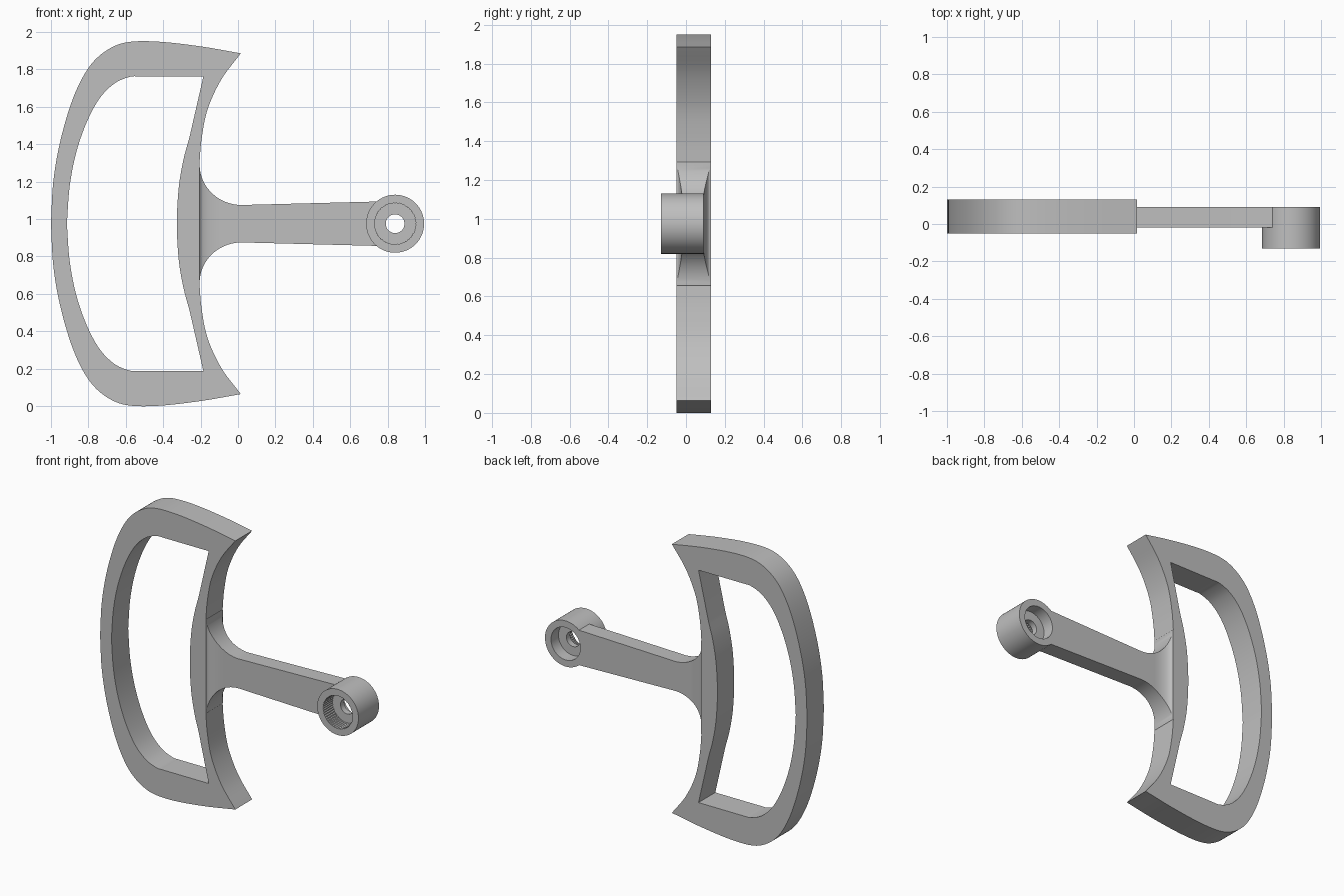
import bpy, bmesh
from math import sin, cos, pi, sqrt
from mathutils import Vector

if "Cube" in bpy.data.objects:
    bpy.data.objects.remove(bpy.data.objects["Cube"])

MID = 0.975              # height of the symmetry line
HUB_X, HUB_R = 0.84, 0.155

grey = bpy.data.materials.new("light grey")
grey.use_nodes = True
grey.diffuse_color = (0.52, 0.52, 0.52, 1)
grey.node_tree.nodes["Principled BSDF"].inputs["Base Color"].default_value = grey.diffuse_color


def finish(bm, name):
    bmesh.ops.recalc_face_normals(bm, faces=bm.faces)
    mesh = bpy.data.meshes.new(name)
    bm.to_mesh(mesh)
    bm.free()
    obj = bpy.data.objects.new(name, mesh)
    bpy.context.collection.objects.link(obj)
    mesh.materials.append(grey)
    return obj


def smooth(obj):
    bpy.ops.object.select_all(action="DESELECT")
    obj.select_set(True)
    bpy.context.view_layer.objects.active = obj
    bpy.ops.object.shade_smooth_by_angle(angle=0.45)


def spline(points, steps=6):
    """Smooth curve through the given points."""
    p = [Vector(q) for q in points]
    p = [2 * p[0] - p[1]] + p + [2 * p[-1] - p[-2]]
    out = []
    for a, b, c, d in zip(p, p[1:], p[2:], p[3:]):
        for i in range(steps):
            t = i / steps
            out.append(0.5 * (2 * b + (c - a) * t + (2 * a - 5 * b + 4 * c - d) * t * t
                              + (3 * b - a - 3 * c + d) * t ** 3))
    return out + [p[-2]]


def mirrored_loop(upper):
    """Closed outline from its upper half, which starts and ends on the symmetry line."""
    return upper + [Vector((v.x, -v.y)) for v in reversed(upper[1:-1])]


# Handle frame: outer and inner outlines, filled and extruded
outer = spline([(-1, 0), (-.988, .22), (-.955, .42), (-.9, .62), (-.84, .765), (-.77, .87),
                (-.68, .94), (-.58, .972), (-.42, .973), (-.2, .948), (.015, .911)])
outer += spline([(.015, .911), (-.09, .77), (-.163, .61), (-.195, .45), (-.207, .31)])[1:]
outer += [Vector((-.207, 0))]
inner = spline([(-.915, 0), (-.9, .2), (-.865, .38), (-.81, .54), (-.74, .67),
                (-.66, .75), (-.58, .785), (-.53, .788)])
inner += [Vector((-.185, .788))]
inner += spline([(-.26, .46), (-.29, .35), (-.313, .225), (-.324, .1), (-.327, 0)])

bm = bmesh.new()
for half in (outer, inner):
    vs = [bm.verts.new((v.x, -.05, MID + v.y)) for v in mirrored_loop(half)]
    for a, b in zip(vs, vs[1:] + vs[:1]):
        bm.edges.new((a, b))
bmesh.ops.triangle_fill(bm, edges=bm.edges[:], use_beauty=True)
ext = bmesh.ops.extrude_face_region(bm, geom=bm.faces[:])["geom"]
bmesh.ops.translate(bm, vec=(0, .18, 0), verts=[g for g in ext if isinstance(g, bmesh.types.BMVert)])
smooth(finish(bm, "handle_frame"))

# Arm: rectangular sections that flare in height and thickness where they meet the frame
sections = [(-.215, .33, 1)]
for i in range(25):
    a = i / 24 * pi / 2
    x = .02 - .225 * cos(a)
    t = min(1, (x + .205) / .11)
    sections.append((x, .315 - .215 * sin(a), 1 - sqrt(max(0, 1 - (1 - t) ** 2))))
sections.append((.8, .12, 0))

bm = bmesh.new()
previous = None
for x, half, flare in sections:
    y0, y1 = -.02 - .03 * flare, .09 + .04 * flare
    ring = [bm.verts.new((x, y, MID + z)) for y, z in
            ((y0, -half), (y1, -half), (y1, half), (y0, half))]
    if previous:
        for k in range(4):
            n = (k + 1) % 4
            bm.faces.new((previous[k], previous[n], ring[n], ring[k]))
    else:
        bm.faces.new(ring)
    previous = ring
bm.faces.new(previous)
arm = finish(bm, "arm")


# Hub: turned ring with a recess on each side of a thin drilled web
def turned(name, profile, closed, count=96):
    bm = bmesh.new()
    rings = []
    for i in range(count):
        a = 2 * pi * i / count
        ring = []
        for r, y, tooth in profile:
            r += tooth if i % 2 else 0
            ring.append(bm.verts.new((HUB_X + r * cos(a), y, MID + r * sin(a))))
        rings.append(ring)
    m = len(profile)
    for p, q in zip(rings, rings[1:] + rings[:1]):
        for k in range(m if closed else m - 1):
            n = (k + 1) % m
            bm.faces.new((p[k], p[n], q[n], q[k]))
    if not closed:
        for k in (0, -1):
            bm.faces.new([r[k] for r in rings])
    return finish(bm, name)


TOOTH = .004             # fine serration in the front recess
hub = turned("hub", [(HUB_R, -.13, 0), (HUB_R, .09, 0), (.11, .09, 0), (.11, .01, 0),
                     (.05, .01, 0), (.05, -.03, 0), (.108, -.03, TOOTH), (.108, -.13, TOOTH)], True)
smooth(hub)

# Trim the arm where it meets the hub
cutter = turned("hub_cutter", [(HUB_R - .002, -.3, 0), (HUB_R - .002, .3, 0)], False)
cutter.hide_render = True
cutter.hide_viewport = True
trim = arm.modifiers.new("trim", "BOOLEAN")
trim.operation = "DIFFERENCE"
trim.solver = "EXACT"
trim.object = cutter
bpy.context.view_layer.update()
trimmed = bpy.data.meshes.new_from_object(arm.evaluated_get(bpy.context.evaluated_depsgraph_get()))
arm.modifiers.clear()
arm.data = trimmed
bpy.data.objects.remove(cutter)
smooth(arm)
